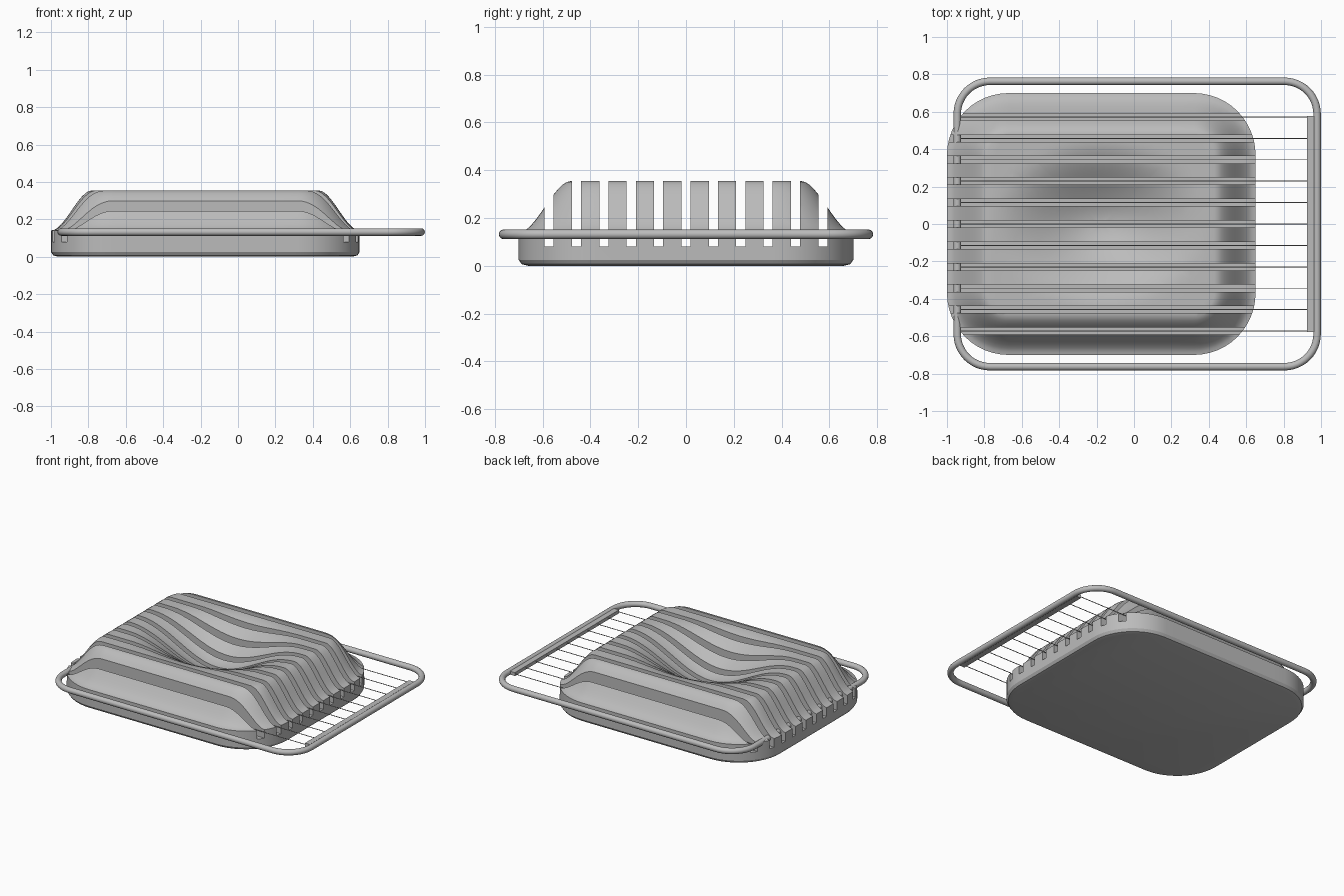
import bpy, bmesh, math
from mathutils import Vector

cube = bpy.data.objects.get("Cube")
if cube:
    bpy.data.objects.remove(cube, do_unlink=True)

grey = bpy.data.materials.new("matte grey")
grey.use_nodes = True
grey.diffuse_color = (0.5, 0.5, 0.5, 1)
grey.node_tree.nodes["Principled BSDF"].inputs["Base Color"].default_value = (0.5, 0.5, 0.5, 1)

SLOTS = [i * 0.1145 for i in range(-5, 6)]
BODY_X = -0.175       # middle of the body
FRAME_Z = 0.132


def finish(name, bm):
    mesh = bpy.data.meshes.new(name)
    bmesh.ops.recalc_face_normals(bm, faces=bm.faces)
    bm.to_mesh(mesh)
    bm.free()
    mesh.materials.append(grey)
    obj = bpy.data.objects.new(name, mesh)
    bpy.context.collection.objects.link(obj)
    return obj


def smooth(obj, angle=32):
    bpy.ops.object.select_all(action='DESELECT')
    obj.select_set(True)
    bpy.context.view_layer.objects.active = obj
    bpy.ops.object.shade_smooth_by_angle(angle=math.radians(angle))


def rounded_rect(cx, hx, hy, r, arc=12, side=1):
    """Outline points, counter-clockwise, with subdivided straight sides."""
    pts = []
    for k, (sx, sy) in enumerate([(1, 1), (-1, 1), (-1, -1), (1, -1)]):
        for i in range(arc + 1):
            a = math.pi / 2 * (k + i / arc)
            pts.append(Vector((cx + sx * (hx - r) + r * math.cos(a),
                               sy * (hy - r) + r * math.sin(a), 0)))
    out = []
    for i, p in enumerate(pts):
        out.append(p)
        if i % (arc + 1) == arc:
            q = pts[(i + 1) % len(pts)]
            out += [p.lerp(q, j / side) for j in range(1, side)]
    return out


def add_box(bm, x0, x1, y0, y1, z0, z1):
    verts = bmesh.ops.create_cube(bm, size=1)["verts"]
    for v in verts:
        v.co = Vector(((x0 + x1) / 2 + v.co.x * (x1 - x0),
                       (y0 + y1) / 2 + v.co.y * (y1 - y0),
                       (z0 + z1) / 2 + v.co.z * (z1 - z0)))


def bowl(x, y):
    r = math.hypot((x - BODY_X) / 0.6, y / 0.46)
    return 0.1 * (1 + math.cos(math.pi * r)) if r < 1 else 0


# Body: stacked rounded outlines, sloped shoulder, hollow in the top
levels = [(0.04, 0), (0.012, 0.007), (0, 0.025), (0, 0.14)]
for i in range(1, 13):
    t = i / 12
    levels.append((0.22 * t, 0.14 + 0.215 * t * t * (3 - 2 * t)))
bm = bmesh.new()
rings = []
for inset, z in levels:
    outline = rounded_rect(BODY_X, 0.825 - inset, 0.7 - inset, 0.33 - inset, side=12)
    rings.append([bm.verts.new((p.x, p.y, z - (bowl(p.x, p.y) if z > 0.2 else 0)))
                  for p in outline])
STEPS = 18
for i in range(1, STEPS):
    f = 1 - i / STEPS
    ring = []
    for p in outline:
        x, y = BODY_X + (p.x - BODY_X) * f, p.y * f
        ring.append(bm.verts.new((x, y, 0.355 - bowl(x, y))))
    rings.append(ring)
n = len(outline)
for a, b in zip(rings, rings[1:]):
    for i in range(n):
        j = (i + 1) % n
        bm.faces.new((a[i], a[j], b[j], b[i]))
bm.faces.new(rings[0][::-1])
centre = bm.verts.new((BODY_X, 0, 0.355 - bowl(BODY_X, 0)))
for i in range(n):
    bm.faces.new((rings[-1][i], rings[-1][(i + 1) % n], centre))
body = finish("slotted_body", bm)

# Slots cut across the body
bm = bmesh.new()
for y in SLOTS:
    add_box(bm, -1.2, 0.9, y - 0.019, y + 0.019, 0.08, 0.6)
cutter = finish("slot_cutter", bm)
cutter.hide_render = True
mod = body.modifiers.new("slots", 'BOOLEAN')
mod.operation = 'DIFFERENCE'
mod.solver = 'EXACT'
mod.object = cutter
bpy.context.view_layer.objects.active = body
bpy.ops.object.modifier_apply(modifier=mod.name)
bpy.data.objects.remove(cutter, do_unlink=True)
smooth(body)


# Frame: round rod swept along a rounded rectangle
bm = bmesh.new()
path = rounded_rect(0.017, 0.962, 0.763, 0.175)
sweep = []
for i, p in enumerate(path):
    d = path[(i + 1) % len(path)] - path[i - 1]
    side = Vector((d.y, -d.x, 0)).normalized()
    sweep.append([bm.verts.new(p + side * 0.02 * math.cos(a)
                               + Vector((0, 0, FRAME_Z + 0.02 * math.sin(a))))
                  for a in (math.tau * k / 16 for k in range(16))])
for i, a in enumerate(sweep):
    b = sweep[(i + 1) % len(sweep)]
    for k in range(16):
        m = (k + 1) % 16
        bm.faces.new((a[k], a[m], b[m], b[k]))
smooth(finish("frame", bm))

# Bar that holds the wires
bm = bmesh.new()
add_box(bm, 0.925, 0.965, -0.578, 0.578, FRAME_Z - 0.012, FRAME_Z + 0.012)
finish("wire_bar", bm)

# Cutting wires, one in each slot
bm = bmesh.new()
for y in SLOTS:
    made = bmesh.ops.create_cone(bm, cap_ends=True, segments=8, radius1=0.0025,
                                 radius2=0.0025, depth=1.88)["verts"]
    for v in made:
        v.co = Vector((v.co.z - 0.003, y + v.co.x, FRAME_Z + v.co.y))
smooth(finish("cutting_wires", bm), 50)
